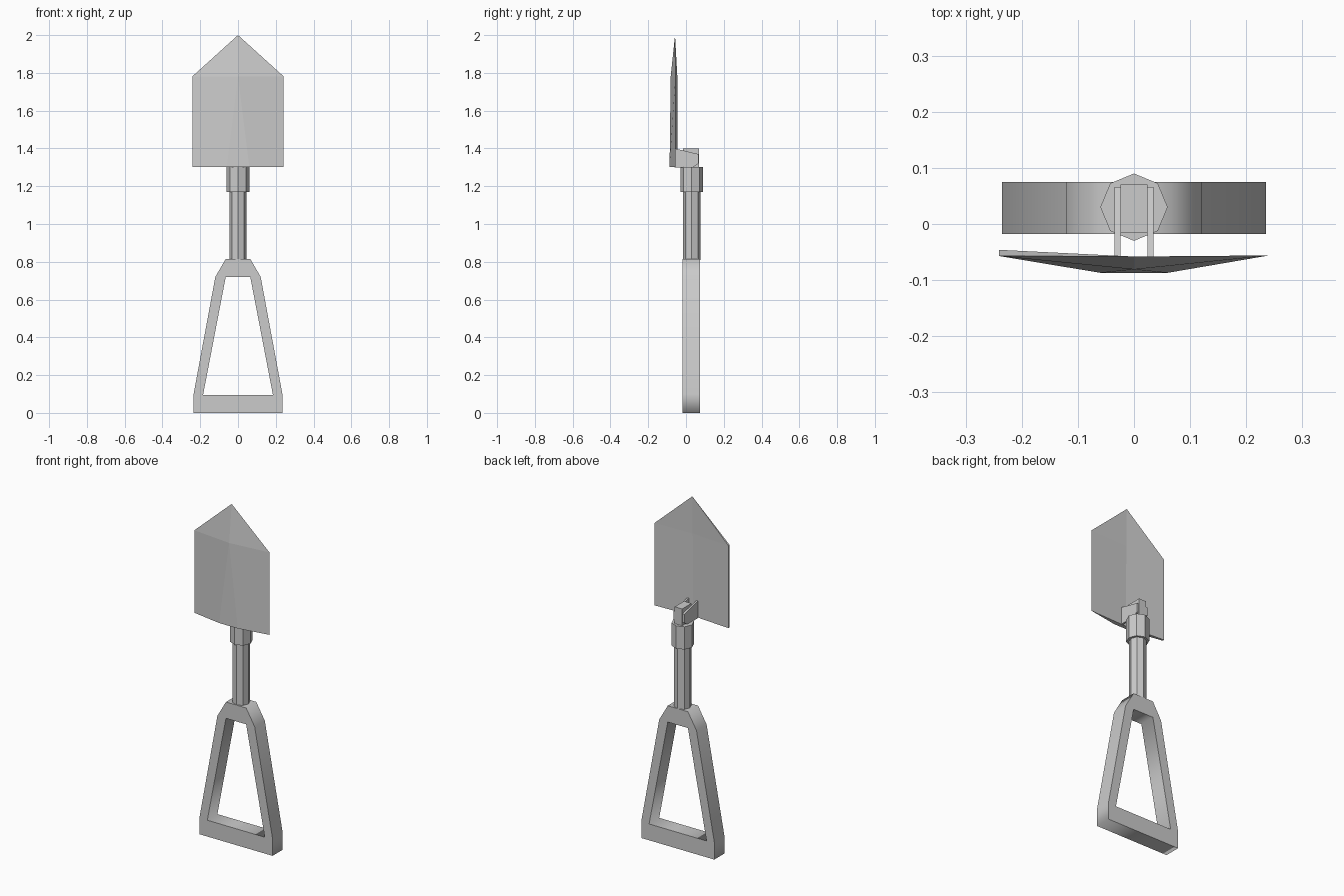
import bpy
import bmesh
from math import pi
from mathutils import Matrix

cube = bpy.data.objects.get("Cube")
if cube:
    bpy.data.objects.remove(cube)

steel = bpy.data.materials.new("plain_grey")
steel.use_nodes = True
GREY = (0.6, 0.6, 0.6, 1)
steel.diffuse_color = GREY
steel.node_tree.nodes["Principled BSDF"].inputs["Base Color"].default_value = GREY

AXIS_Y = 0.03  # depth of the shaft centre line


def link(name, data):
    obj = bpy.data.objects.new(name, data)
    data.materials.append(steel)
    bpy.context.collection.objects.link(obj)
    return obj


def finish(name, bm):
    bmesh.ops.recalc_face_normals(bm, faces=bm.faces)
    mesh = bpy.data.meshes.new(name)
    bm.to_mesh(mesh)
    bm.free()
    return link(name, mesh)


def octagon_rod(name, radius, bottom, top):
    """Eight-sided upright rod with a corner facing the front."""
    bm = bmesh.new()
    place = Matrix.Translation((0, AXIS_Y, (bottom + top) / 2))
    bmesh.ops.create_cone(bm, cap_ends=True, segments=8, radius1=radius,
                          radius2=radius, depth=top - bottom, matrix=place)
    return finish(name, bm)


def side_prism(name, profile, x0, x1):
    """Side profile of (y, z) points extruded across x."""
    bm = bmesh.new()
    face = bm.faces.new([bm.verts.new((x0, y, z)) for y, z in profile])
    out = bmesh.ops.extrude_face_region(bm, geom=[face])["geom"]
    moved = [v for v in out if isinstance(v, bmesh.types.BMVert)]
    bmesh.ops.translate(bm, verts=moved, vec=(x1 - x0, 0, 0))
    return finish(name, bm)


def handle_frame(name, outlines, y0, y1):
    """Symmetric frame from half outlines; the second one becomes the opening."""
    curve = bpy.data.curves.new(name, "CURVE")
    curve.dimensions = "2D"
    curve.fill_mode = "BOTH"
    curve.extrude = (y1 - y0) / 2
    for half in outlines:
        loop = half + [(-x, z) for x, z in reversed(half)]
        spline = curve.splines.new("POLY")
        spline.points.add(len(loop) - 1)
        for point, (x, z) in zip(spline.points, loop):
            point.co = (x, z, 0, 1)
        spline.use_cyclic_u = True
    helper = bpy.data.objects.new(name + "_outline", curve)
    bpy.context.collection.objects.link(helper)
    graph = bpy.context.evaluated_depsgraph_get()
    mesh = bpy.data.meshes.new_from_object(helper.evaluated_get(graph))
    bpy.data.objects.remove(helper)
    mesh.materials.clear()
    mesh.transform(Matrix.Translation((0, (y0 + y1) / 2, 0)) @ Matrix.Rotation(pi / 2, 4, "X"))
    bm = bmesh.new()
    bm.from_mesh(mesh)
    bmesh.ops.remove_doubles(bm, verts=bm.verts, dist=0.0005)
    return finish(name, bm)


# Grip: tapered frame with a trapezoid opening
outer = [(0.235, 0), (0.235, 0.1), (0.12, 0.72), (0.065, 0.815)]
inner = [(0.185, 0.095), (0.065, 0.72)]
handle_frame("grip_frame", [outer, inner], -0.018, 0.075)

# Shaft and its collar
octagon_rod("shaft", 0.046, 0.81, 1.18)
octagon_rod("collar", 0.06, 1.17, 1.302)

# Hinge: a middle block between two cheek plates
side_prism("hinge_block", [(-0.015, 1.3), (0.07, 1.3), (0.07, 1.4), (-0.015, 1.4)],
           -0.024, 0.024)
cheek = [(-0.06, 1.3), (0.035, 1.3), (0.066, 1.32), (0.066, 1.37), (-0.06, 1.4)]
for side, sign in (("left", 1), ("right", -1)):
    side_prism("hinge_cheek_" + side, cheek, sign * 0.024, sign * 0.035)

# Blade: bowed front, shallow hollow back, pointed tip
bm = bmesh.new()
BASE, SHOULDER = 1.302, 1.782


def vert(x, y, z):
    return bm.verts.new((x, y, z))


tip = vert(0, -0.058, 2)
left_low, left_high = [vert(0.241, -0.056, z) for z in (BASE, SHOULDER)]
front_low, front_high = [vert(-0.241, -0.057, z) for z in (BASE, SHOULDER)]
edge_low, edge_high = [vert(-0.241, -0.046, z) for z in (BASE, SHOULDER)]
bow_right, bow_left = [vert(x, -0.087, BASE) for x in (-0.06, 0.06)]
bow_high = vert(0, -0.081, SHOULDER)
back_low, back_high = vert(0, -0.064, BASE), vert(0, -0.062, SHOULDER)

for face in (
    # front
    (front_low, bow_right, bow_high, front_high),
    (bow_right, bow_left, bow_high),
    (bow_left, left_low, left_high, bow_high),
    (front_high, bow_high, tip),
    (bow_high, left_high, tip),
    # back
    (edge_low, edge_high, back_high, back_low),
    (back_low, back_high, left_high, left_low),
    (edge_high, tip, back_high),
    (back_high, tip, left_high),
    # thick edge and underside
    (front_low, front_high, edge_high, edge_low),
    (front_high, tip, edge_high),
    (front_low, edge_low, back_low, bow_right),
    (bow_right, back_low, bow_left),
    (bow_left, back_low, left_low),
):
    bm.faces.new(face)
finish("blade", bm)
